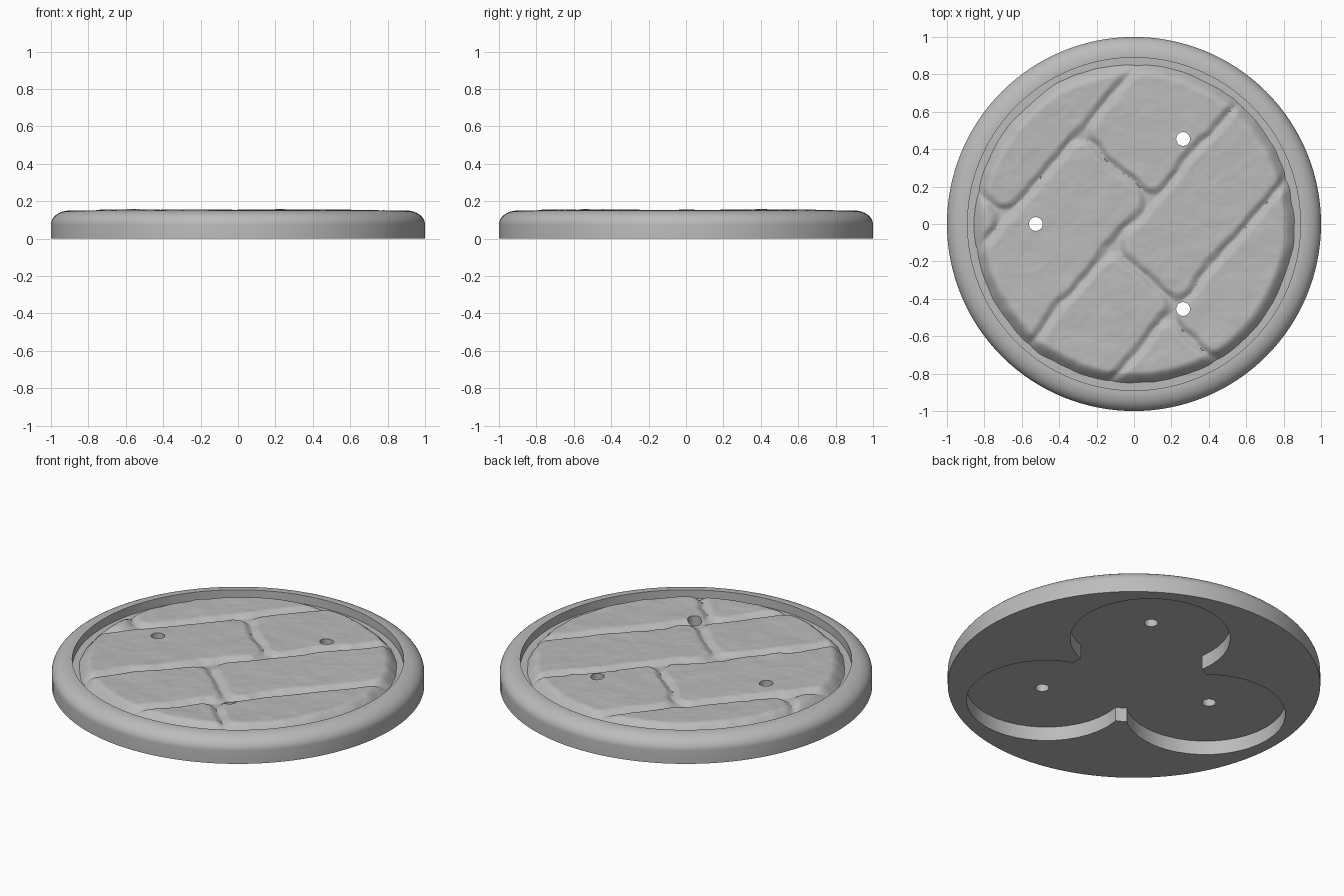
import bpy, bmesh, math
from mathutils import Vector, noise

cube = bpy.data.objects.get("Cube")
if cube:
    bpy.data.objects.remove(cube)

grey = bpy.data.materials.new("stone_grey")
grey.use_nodes = True
colour = (0.5, 0.5, 0.5, 1)
grey.diffuse_color = colour
grey.node_tree.nodes["Principled BSDF"].inputs["Base Color"].default_value = colour

FLOOR, CEILING, LIP = 0.10, 0.083, 0.89


def make(name, bm):
    bmesh.ops.recalc_face_normals(bm, faces=bm.faces)
    mesh = bpy.data.meshes.new(name)
    bm.to_mesh(mesh)
    bm.free()
    obj = bpy.data.objects.new(name, mesh)
    mesh.materials.append(grey)
    bpy.context.collection.objects.link(obj)
    return obj


def cylinder(name, x, y, low, high, radius, sides):
    bm = bmesh.new()
    bmesh.ops.create_cone(bm, cap_ends=True, segments=sides, radius1=radius,
                          radius2=radius, depth=high - low)
    bmesh.ops.translate(bm, verts=bm.verts, vec=(x, y, (low + high) / 2))
    obj = make(name, bm)
    obj.hide_render = True
    return obj


def cut(obj, cutter):
    mod = obj.modifiers.new("cut", 'BOOLEAN')
    mod.operation, mod.solver, mod.object = 'DIFFERENCE', 'EXACT', cutter
    bpy.context.view_layer.objects.active = obj
    bpy.ops.object.modifier_apply(modifier=mod.name)


def smooth(a, b, t):
    t = max(0, min(1, (t - a) / (b - a)))
    return t * t * (3 - 2 * t)


# Round base: a rounded rim around a sunken floor
bm = bmesh.new()
profile = [(0, 0), (1, 0)]
for i in range(13):
    a = math.radians(90 * i / 12)
    profile.append((0.9 + 0.1 * math.cos(a), 0.075 + 0.075 * math.sin(a)))
profile += [(LIP, 0.15), (LIP, FLOOR), (0, FLOOR)]
verts = [bm.verts.new((r, 0, z)) for r, z in profile]
edges = [bm.edges.new(pair) for pair in zip(verts, verts[1:])]
bmesh.ops.spin(bm, geom=verts + edges, cent=(0, 0, 0), axis=(0, 0, 1),
               angle=math.tau, steps=128, use_duplicate=False)
bmesh.ops.remove_doubles(bm, verts=bm.verts, dist=0.0001)
base = make("round_base", bm)

# Paving: slanted rows of worn slabs, (lower edge, upper edge, joint position)
ROWS = [(-1.2, -0.46, -0.26), (-0.46, 0.01, -0.17), (0.01, 0.54, 0.17), (0.54, 1.2, -0.42)]
ANGLE = math.radians(49)
ALONG = Vector((math.cos(ANGLE), math.sin(ANGLE)))
ACROSS = Vector((-ALONG.y, ALONG.x))


def paving_height(x, y):
    p = Vector((x, y, 0))
    wobble = 0.03 * noise.noise(p * 4) + 0.012 * noise.noise(p * 13)
    u = p.xy.dot(ALONG) + wobble
    v = p.xy.dot(ACROSS) + 0.7 * wobble
    row = next((k for k, r in enumerate(ROWS) if r[0] <= v < r[1]), 0)
    low, high, joint = ROWS[row]
    side = 1 if u > joint else -1
    # rounded corner distance to the nearest slab edges
    across = min(v - low, high - v)
    along = abs(u - joint)
    edge = across if along > 0.1 else min(across, along)
    if across < 0.1 and along < 0.1:
        edge = 0.1 - math.hypot(0.1 - across, 0.1 - along)
    tilt = 0.008 * (v - (low + high) / 2) * (1 if row % 2 else -1) + 0.003 * side * u
    chips = 0.004 * noise.fractal(p * 6, 0.8, 2.2, 4) + 0.002 * noise.noise(p * 2.5)
    top = 0.127 + 0.024 * smooth(-0.01, 0.045, edge) + tilt + chips
    rim = smooth(0, 1, (0.862 + 0.3 * wobble - p.length) / 0.075)
    return min(0.158, 0.09 + (top - 0.09) * rim ** 0.6)


bm = bmesh.new()
bmesh.ops.create_grid(bm, x_segments=190, y_segments=190, size=0.88)
outside = [v for v in bm.verts if v.co.length > 0.877]
bmesh.ops.delete(bm, geom=outside, context='VERTS')
for v in bm.verts:
    v.co.z = paving_height(v.co.x, v.co.y)
skirt = bmesh.ops.extrude_face_region(bm, geom=bm.faces[:], use_keep_orig=True)
for v in skirt["geom"]:
    if isinstance(v, bmesh.types.BMVert):
        v.co.z = 0.087
paving = make("stone_paving", bm)

# Underside recess: three round pockets joined by a central one
pockets = [cylinder("centre_pocket", 0, 0, -0.1, CEILING, 0.40, 48)]
holes = []
for i in range(3):
    a = math.radians(60 + 120 * i)
    x, y = math.cos(a), math.sin(a)
    pockets.append(cylinder("pocket", 0.5 * x, 0.5 * y, -0.1, CEILING, 0.43, 40))
    holes.append(cylinder("peg_hole", 0.525 * x, 0.525 * y, -0.2, 0.3, 0.037, 24))
for cutter in pockets + holes:
    cut(base, cutter)
for cutter in holes:
    cut(paving, cutter)
for cutter in pockets + holes:
    bpy.data.objects.remove(cutter)

# Smooth shading with sharp edges kept
bpy.ops.object.select_all(action='DESELECT')
for obj in (base, paving):
    obj.select_set(True)
    bpy.context.view_layer.objects.active = obj
bpy.ops.object.shade_smooth_by_angle(angle=math.radians(35))
